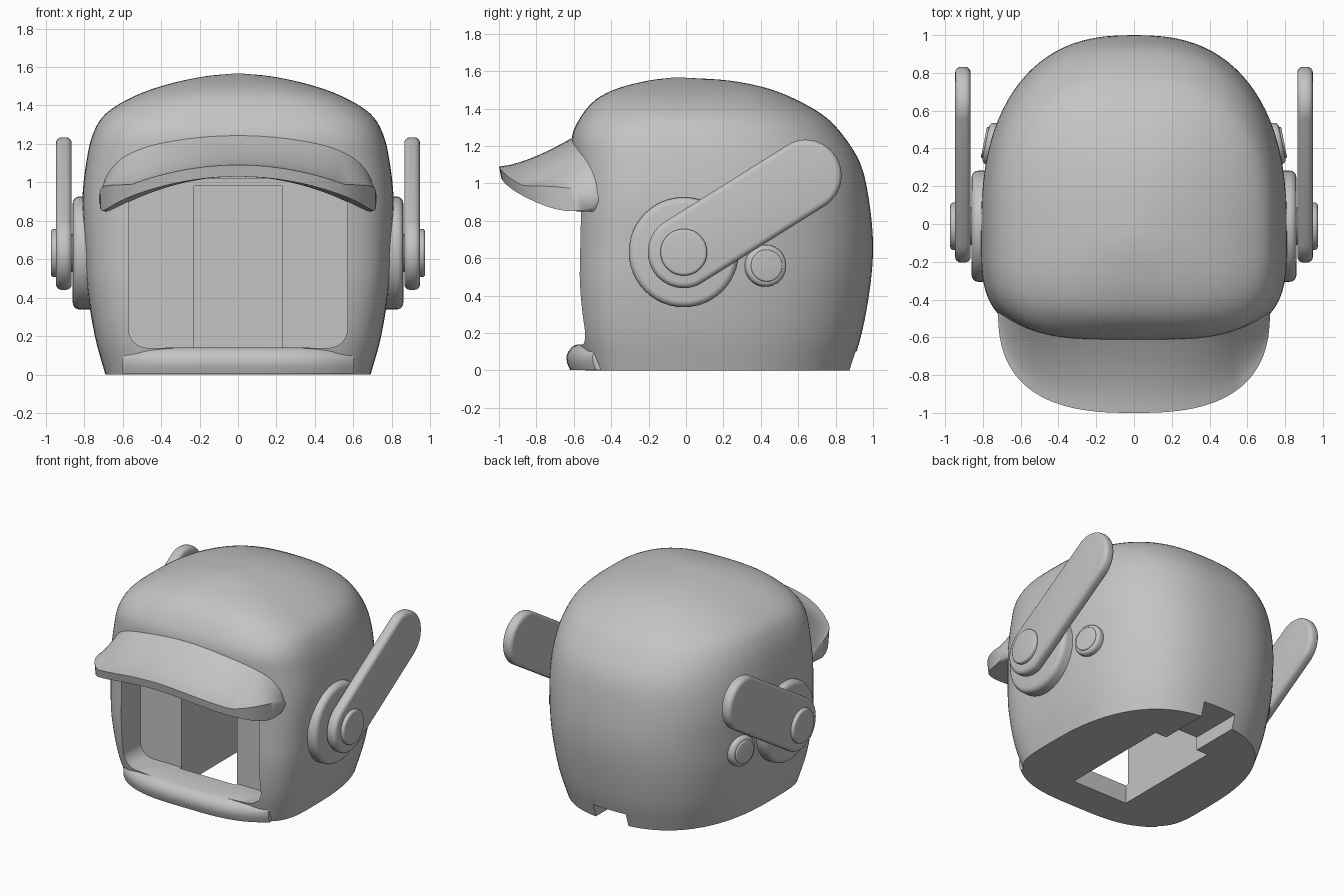
import bpy, bmesh, math
from mathutils import Vector, Matrix

cube = bpy.data.objects.get("Cube")
if cube:
    bpy.data.objects.remove(cube, do_unlink=True)

grey = bpy.data.materials.new("plain_grey")
grey.use_nodes = True
grey.diffuse_color = (0.55, 0.55, 0.55, 1)
grey.node_tree.nodes["Principled BSDF"].inputs["Base Color"].default_value = grey.diffuse_color


def make(name, bm):
    bmesh.ops.recalc_face_normals(bm, faces=bm.faces[:])
    mesh = bpy.data.meshes.new(name)
    bm.to_mesh(mesh)
    bm.free()
    mesh.materials.append(grey)
    ob = bpy.data.objects.new(name, mesh)
    bpy.context.collection.objects.link(ob)
    return ob


def activate(ob):
    bpy.ops.object.select_all(action='DESELECT')
    ob.select_set(True)
    bpy.context.view_layer.objects.active = ob


def smooth(ob, angle=35):
    activate(ob)
    bpy.ops.object.shade_smooth_by_angle(angle=math.radians(angle))


def loft(name, rings):
    """Skin closed rings of equal length and cap both ends."""
    bm = bmesh.new()
    loops = [[bm.verts.new(p) for p in ring] for ring in rings]
    n = len(loops[0])
    for a, b in zip(loops, loops[1:]):
        for i in range(n):
            j = (i + 1) % n
            bm.faces.new((a[i], a[j], b[j], b[i]))
    bm.faces.new(loops[0])
    bm.faces.new(loops[-1])
    return make(name, bm)


def power(v, e):
    return math.copysign(abs(v) ** e, v)


def lerp(a, b, t):
    return a + (b - a) * t


# Helmet shell: height, half width, front, back, front squareness
LEVELS = [
    (0, .69, -.54, .88, 4.2), (.2, .745, -.585, .94, 4.2), (.45, .785, -.605, .985, 4.2),
    (.67, .80, -.605, 1.0, 4), (.9, .81, -.605, .98, 3.7), (1.1, .79, -.61, .935, 3.5),
    (1.25, .755, -.61, .845, 3.4), (1.36, .685, -.56, .74, 3.2), (1.45, .535, -.48, .585, 3),
    (1.51, .365, -.36, .43, 2.6), (1.55, .18, -.2, .23, 2.2), (1.565, .03, -.08, 0, 2),
]


def spline(points, steps=4):
    pts = [Vector(p) for p in points]
    pts = [2 * pts[0] - pts[1]] + pts + [2 * pts[-1] - pts[-2]]
    out = []
    for a, b, c, d in zip(pts, pts[1:], pts[2:], pts[3:]):
        for k in range(steps):
            t = k / steps
            out.append(.5 * (2 * b + (c - a) * t + (2 * a - 5 * b + 4 * c - d) * t * t
                             + (3 * b - a - 3 * c + d) * t ** 3))
    return out + [pts[-2]]


def shell_ring(z, w, front, back, squareness, count=96):
    mid = -.05
    ring = []
    for i in range(count):
        a = math.tau * i / count
        c, s = math.cos(a), math.sin(a)
        e = 2 / 2.5 if s >= 0 else 2 / squareness
        depth = back - mid if s >= 0 else mid - front
        ring.append((w * power(c, e), mid + depth * power(s, e), z))
    return ring


heights = spline([l[:3] for l in LEVELS])
depths = spline([l[3:] for l in LEVELS])
shell = loft("helmet_shell", [shell_ring(*h, *d) for h, d in zip(heights, depths)])


# Cut the face opening, the inner slot and the rear notch
def cut(x, y0, y1, z0, z1, radius=0):
    bm = bmesh.new()
    bmesh.ops.create_cube(bm, size=1)
    for v in bm.verts:
        v.co = (v.co.x * 2 * x, lerp(y0, y1, v.co.y + .5), lerp(z0, z1, v.co.z + .5))
    if radius:
        edges = [e for e in bm.edges if abs(e.verts[0].co.y - e.verts[1].co.y) > .1]
        bmesh.ops.bevel(bm, geom=edges, offset=radius, segments=6, profile=.5, affect='EDGES')
    cutter = make("cutter", bm)
    cutter.hide_render = True
    mod = shell.modifiers.new("cut", 'BOOLEAN')
    mod.object, mod.operation, mod.solver = cutter, 'DIFFERENCE', 'EXACT'
    activate(shell)
    bpy.ops.object.modifier_apply(modifier=mod.name)
    bpy.data.objects.remove(cutter, do_unlink=True)


cut(.57, -.95, -.34, .138, 1.02, .1)
cut(.23, -.36, .5, -.1, .98)
cut(.135, .45, 1.2, -.1, .1)
smooth(shell)

# Chin lip, fading into the shell at both ends
rings = []
for i in range(33):
    u = -1 + 2 * i / 32
    f = -.64 + .14 * abs(u) ** 3.5
    top = .14 - .03 * abs(u) ** 8
    profile = [(-.4, .002), (f + .02, .002), (f + .004, .04), (f, .075), (f + .01, .1),
               (f + .03, top - .013), (f + .06, top), (-.4, top)]
    rings.append([(.6 * u, y, z) for y, z in profile])
smooth(loft("chin_lip", rings), 50)

# Brim: swept sections from the shell out to a drooping front edge
rings = []
for i in range(57):
    t = -1 + 2 * i / 56
    a = t * math.pi / 2 * .99
    x = .72 * power(math.sin(a), .75)
    y = -.44 - .56 * math.cos(a) ** .75
    q = (x / .72) ** 2
    root = Vector((x * .97, -.55 + .12 * q * q, 0))
    edge = Vector((x, y, 0))
    top_z = 1.09 - .17 * min(q, .6)
    low_z = 1.03 - .17 * q - .04 * q ** 6
    top_root = 1.28 - .1 * q - .13 * q ** 4
    low_root = 1.03 - .2 * q - .01 * q ** 6
    # the ends close into a rounded tip
    shrink = max(.08, math.sqrt(1 - abs(t) ** 7))
    outline = []
    for k in range(9):
        s = 1 - k / 8
        outline.append((edge.lerp(root, s), lerp(top_z, top_root, s ** 1.5)))
    for k in range(5):
        s = k / 4
        inset = Vector((0, .012 * (1 - s), 0))
        outline.append((edge.lerp(root, s) + inset, lerp(low_z, low_root, s)))
    rings.append([(p.x, p.y, lerp(.92, z, shrink)) for p, z in outline])
smooth(loft("brim", rings), 45)


# Side fittings, built on +x and mirrored
def side_part(name, outline, x0, x1, bevel, pivot=None, turn=0):
    bm = bmesh.new()
    base = bm.faces.new([bm.verts.new((x0, y, z)) for y, z in outline])
    grown = bmesh.ops.extrude_face_region(bm, geom=[base])["geom"]
    outer = [g for g in grown if isinstance(g, bmesh.types.BMVert)]
    bmesh.ops.translate(bm, verts=outer, vec=(x1 - x0, 0, 0))
    rim = [e for e in bm.edges if all(abs(v.co.x - x1) < 1e-5 for v in e.verts)]
    if name == "ear_paddle":
        rim += [e for e in bm.edges if all(abs(v.co.x - x0) < 1e-5 for v in e.verts)]
    bmesh.ops.bevel(bm, geom=rim, offset=bevel, segments=4, profile=.5, affect='EDGES')
    if pivot:
        bmesh.ops.rotate(bm, verts=bm.verts[:], cent=pivot, matrix=Matrix.Rotation(turn, 3, 'Z'))
    ob = make(name, bm)
    mod = ob.modifiers.new("other_side", 'MIRROR')
    mod.use_axis = (True, False, False)
    smooth(ob)


def arc(cy, cz, r, start=0, sweep=math.tau, count=48):
    return [(cy + r * math.cos(start + sweep * i / count),
             cz + r * math.sin(start + sweep * i / count)) for i in range(count)]


HUB, TIP = (-.012, .632), (.64, 1.042)
tilt = math.atan2(TIP[1] - HUB[1], TIP[0] - HUB[0])
stadium = (arc(*TIP, .192, tilt - math.pi / 2, math.pi, 24)
           + arc(*HUB, .192, tilt + math.pi / 2, math.pi, 24))

side_part("ear_disc", arc(*HUB, .294), .70, .86, .035)
side_part("ear_paddle", stadium, .865, .947, .03)
side_part("ear_spindle", arc(*HUB, .1), .84, .88, .005)
side_part("ear_cap", arc(*HUB, .125), .93, .973, .015)
BOLT = (.43, .56)
side_part("rear_bolt", arc(*BOLT, .112), .68, .785, .025, (.78, *BOLT), .2)
side_part("rear_bolt_cap", arc(*BOLT, .085), .76, .795, .008, (.78, *BOLT), .2)
